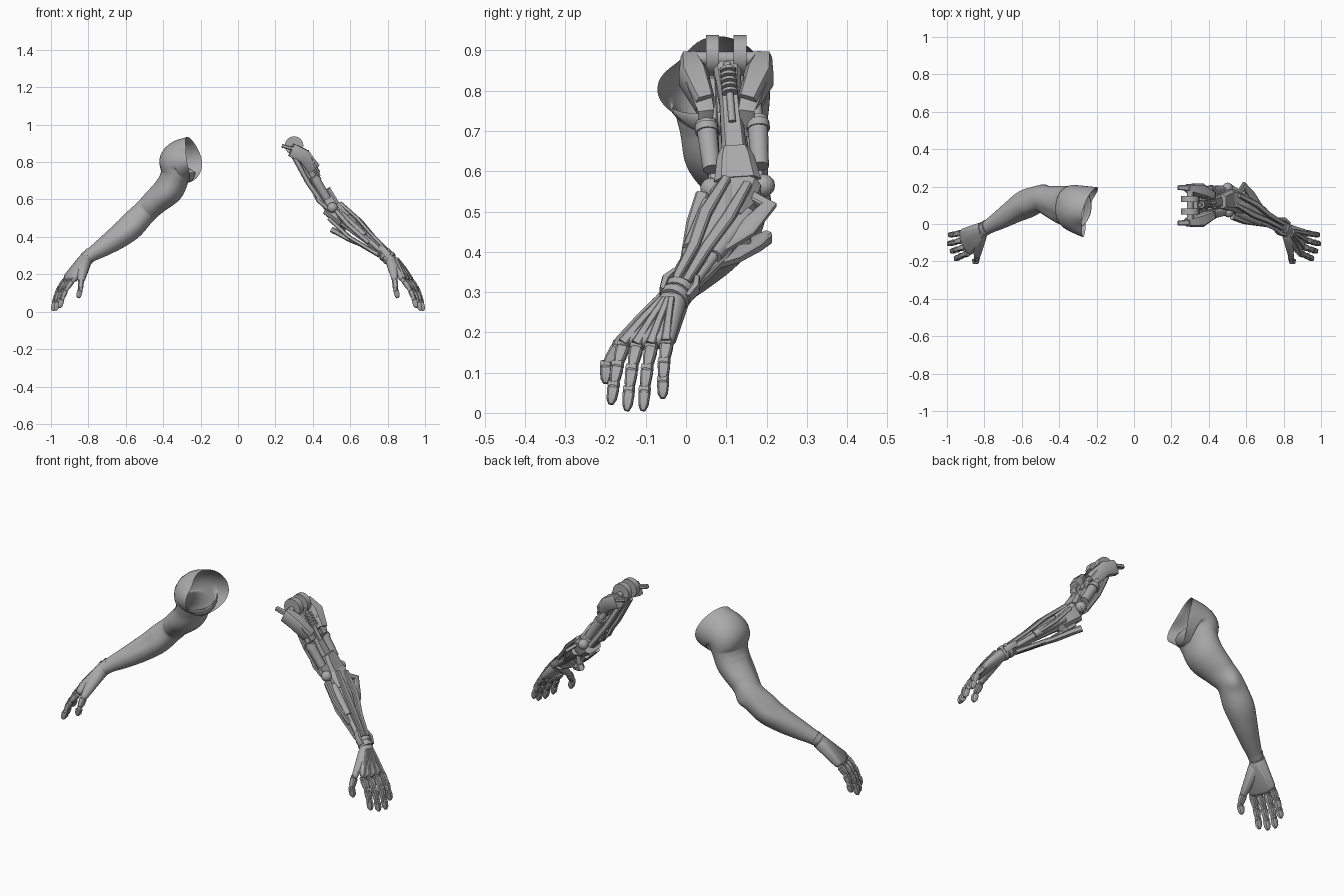
import bpy, bmesh, math
from mathutils import Vector as V

cube = bpy.data.objects.get("Cube")
if cube:
    bpy.data.objects.remove(cube, do_unlink=True)

grey = bpy.data.materials.new("plain grey")
grey.use_nodes = True
COLOUR = (0.4, 0.4, 0.4, 1)
grey.diffuse_color = COLOUR
grey.node_tree.nodes["Principled BSDF"].inputs["Base Color"].default_value = COLOUR

Y = V((0, 1, 0))
ROUND = [(math.cos(math.tau * i / 16), math.sin(math.tau * i / 16)) for i in range(16)]
FINE = [(math.cos(math.tau * i / 48), math.sin(math.tau * i / 48)) for i in range(48)]
BOX = [(1, -.6), (1, .6), (.7, 1), (-.7, 1), (-1, .6), (-1, -.6), (-.7, -1), (.7, -1)]


def finish(name, bm, side=1, sharp=0.6):
    """Mirror to the wanted side, shade, and turn into an object."""
    for v in bm.verts:
        v.co.x *= side
    bmesh.ops.recalc_face_normals(bm, faces=bm.faces)
    for f in bm.faces:
        f.smooth = True
    for e in bm.edges:
        e.smooth = e.calc_face_angle(0) < sharp
    mesh = bpy.data.meshes.new(name)
    bm.to_mesh(mesh)
    bm.free()
    mesh.materials.append(grey)
    ob = bpy.data.objects.new(name, mesh)
    bpy.context.collection.objects.link(ob)


def loft(name, stations, section=ROUND, side=1, capped=True, tweak=None, sharp=0.6):
    """Skin sections along (centre, width, thickness) stations."""
    bm = bmesh.new()
    rings = []
    last = len(stations) - 1
    for i, (c, ra, rb) in enumerate(stations):
        t = (V(stations[min(i + 1, last)][0]) - V(stations[max(i - 1, 0)][0])).normalized()
        ref = V((1, 0, 0)) if abs(t.y) > .9 else Y
        a = (ref - t * ref.dot(t)).normalized()
        b = t.cross(a)
        ring = []
        for x, y in section:
            p = V(c) + a * ra * x + b * rb * y
            if tweak:
                p = tweak(i, math.atan2(y, x), p, a * x + b * y)
            ring.append(bm.verts.new(p))
        rings.append(ring)
    n = len(section)
    for r, q in zip(rings, rings[1:]):
        for k in range(n):
            bm.faces.new((r[k], r[(k + 1) % n], q[(k + 1) % n], q[k]))
    if capped:
        bm.faces.new(rings[0][::-1])
        bm.faces.new(rings[-1])
    finish(name, bm, side, sharp)


def rod(name, a, b, r, r2=None, side=1):
    loft(name, [(a, r, r), (b, r2 or r, r2 or r)], ROUND, side)


def bar(name, points, widths, thick, taper=1):
    """Chamfered bar whose thickness may taper towards its end."""
    last = len(points) - 1
    loft(name, [(p, w, thick * (1 + (taper - 1) * i / last))
                for i, (p, w) in enumerate(zip(points, widths))], BOX)


def ball(name, c, r, side=1):
    bm = bmesh.new()
    bmesh.ops.create_uvsphere(bm, u_segments=16, v_segments=10, radius=r)
    bmesh.ops.translate(bm, verts=bm.verts, vec=V(c))
    finish(name, bm, side)


def hull(name, blobs, side):
    """Convex skin wrapped around a set of spheres."""
    bm = bmesh.new()
    for c, r in blobs:
        made = bmesh.ops.create_icosphere(bm, subdivisions=2, radius=r)["verts"]
        bmesh.ops.translate(bm, verts=made, vec=V(c))
    points = [v.co.copy() for v in bm.verts]
    bm.clear()
    for p in points:
        bm.verts.new(p)
    bmesh.ops.convex_hull(bm, input=bm.verts)
    bmesh.ops.delete(bm, geom=[v for v in bm.verts if not v.link_faces], context="VERTS")
    finish(name, bm, side, 0.8)


def frame(start, end):
    """Point finder along a bone: fraction, sideways offset, outward offset."""
    t = (end - start).normalized()
    a = (Y - t * Y.dot(t)).normalized()
    out = t.cross(a)
    return lambda f, s=0, o=0: start.lerp(end, f) + a * s + out * o


SHOULDER, ELBOW, WRIST = V((.31, .1, .88)), V((.515, .13, .54)), V((.805, -.025, .29))
ACROSS, DORSAL = V((-.3, -.93, 0)).normalized(), V((.68, -.2, .68)).normalized()
FINGERS = {"index": ((.885, -.155, .168), (.955, -.187, .02)),
           "middle": ((.902, -.122, .165), (.977, -.147, .004)),
           "ring": ((.918, -.086, .165), (.992, -.107, .004)),
           "little": ((.922, -.048, .172), (.985, -.058, .035))}


def digit(name, path, r, side):
    """Finger of tapered segments with hinge pins at the joints."""
    for k, (a, b) in enumerate(zip(path, path[1:])):
        tip = k == len(path) - 2
        loft(name + "_segment", [(a.lerp(b, f), r * w, r * h) for f, w, h in
             ((.06, .6, .6), (.2, 1, .95), (.7, .85, .9), (.97, .4 if tip else .6, .4 if tip else .6))],
             BOX, side)
        rod(name + "_joint", a - ACROSS * r * .85, a + ACROSS * r * .85, r * .7, side=side)
        r *= .95


def hand(kind, side, flesh):
    knuckles = [V(k) for k, _ in FINGERS.values()]
    thumb = [V((.835, -.1, .225)), V((.838, -.165, .17)), V((.843, -.198, .12)), V((.855, -.2, .072))]
    for name, (k, t) in FINGERS.items():
        k, t = V(k), V(t)
        path = [k, k.lerp(t, .38) + DORSAL * .012, k.lerp(t, .7) + DORSAL * .009, t]
        digit(kind + "_" + name + "_finger", path, .0165, side)
    digit(kind + "_thumb", thumb, .017, side)
    # palm and thumb root
    hull(kind + "_palm", [(WRIST.lerp(knuckles[0], .12), .033 * flesh), (WRIST.lerp(knuckles[3], .12), .033 * flesh)]
         + [(k.lerp(WRIST, .12), .021 * flesh) for k in knuckles], side)
    hull(kind + "_thumb_root", [(WRIST.lerp(thumb[0], .5), .03 * flesh), (thumb[0], .027 * flesh),
                                (thumb[1], .017 * flesh)], side)
    # cuff round the wrist
    arm = frame(ELBOW, WRIST)
    for f in (.93, 1.0):
        rod(kind + "_wrist_band", arm(f), arm(f + .045), .039, .036, side)
    return knuckles


# ---- muscular arm ----
NODES = [(.235, .06, .815, .142, .125), (.318, .085, .79, .125, .115), (.337, .092, .725, .112, .08),
         (.37, .1, .655, .1, .08), (.445, .12, .585, .084, .069), (.5, .135, .53, .07, .064),
         (.57, .11, .455, .072, .068), (.64, .07, .4, .064, .063), (.72, .02, .345, .05, .05),
         (.775, -.012, .31, .039, .039), (.81, -.035, .285, .036, .034)]
STEPS = 8


def spline(nodes):
    out = []
    for i in range((len(nodes) - 1) * STEPS + 1):
        k = min(i // STEPS, len(nodes) - 2)
        f = i / STEPS - k
        quad = [nodes[max(0, min(j, len(nodes) - 1))] for j in range(k - 1, k + 3)]
        p = [b + f * (c - a + f * (2 * a - 5 * b + 4 * c - d + f * (3 * (b - c) + d - a))) / 2
             for a, b, c, d in zip(*quad)]
        out.append((p[:3], p[3], p[4]))
    return out


# muscles: station, angle, height, spread along, spread around
MUSCLES = [(0, 135, -.03, .6, 30), (0, 225, -.02, .6, 30), (1.5, 90, -.01, .4, 40), (3.3, 190, .01, .6, 40),
           (3.2, 20, .006, .7, 40), (3.6, 125, -.006, .8, 18), (5, -35, .014, .3, 30),
           (5.8, 120, .009, .8, 35), (6.3, 60, -.006, .9, 15), (6.2, 20, .006, .8, 30),
           (6, 200, .006, .8, 35), (6.6, 160, -.005, .8, 14)]


def muscle(i, angle, p, radial):
    u = i / STEPS
    for at, deg, height, along, around in MUSCLES:
        d = (math.degrees(angle) - deg + 180) % 360 - 180
        p = p + radial * height * math.exp(-((u - at) / along) ** 2 - (d / around) ** 2)
    rise = p.z - .82
    p.x += max(0, 1 - u) * (2 - 8 * rise) * rise * rise
    return p


loft("muscular_arm", spline(NODES), FINE, -1, False, muscle, 1.2)
hand("muscular", -1, 1.12)

# ---- mechanical upper arm ----
upper, fore = frame(SHOULDER, ELBOW), frame(ELBOW, WRIST)
rod("shoulder_axle", V((.3, .02, .88)), V((.3, .18, .88)), .017)
for m in (-1, 1):
    mid = lambda x, s, z: V((x, .1 + m * s, z))
    rod("shoulder_disc", mid(.3, .018, .888), mid(.3, .05, .888), .05)
    bar("shoulder_prong", [mid(.235, .095, .887), mid(.34, .09, .86)], (.012, .02), .01)
    bar("shoulder_armour", [mid(.285, .092, .865), mid(.35, .082, .835), mid(.405, .052, .765)], (.022, .036, .024), .036)
    bar("armour_edge", [mid(.385, .072, .825), mid(.43, .05, .75), mid(.395, .055, .69)], (.03, .02, .014), .008)
    rod("upper_piston", upper(.12, m * .062), upper(.55, m * .062), .016)
    rod("upper_sleeve", upper(.45, m * .064), upper(.8, m * .06), .026, .022)
    rod("sleeve_collar", upper(.48, m * .064), upper(.53, m * .064), .029)
    bar("upper_strut", [upper(.1, m * .04, -.035), upper(.5, m * .05, -.042), upper(.9, m * .055, -.03)],
        (.012, .016, .014), .014)
    ball("elbow_ball", upper(.94, m * .065), .028)
    bar("elbow_guard", [mid(.405, .03, .645), mid(.432, .03, .592), mid(.49, .03, .545)], (.012, .016, .014), .012)
bar("upper_core", [upper(f, 0, -.01) for f in (.05, .3, .6, .95)], (.035, .026, .03, .036), .032)
rod("spring_rod", upper(.08, 0, .03), upper(.5, 0, .025), .009)
for k in range(5):
    rod("spring_coil", upper(.12 + k * .04, 0, .03), upper(.14 + k * .04, 0, .03), .02)
bar("elbow_block", [upper(f, 0, .005) for f in (.7, .76, .93)], (.036, .046, .058), .04)
rod("elbow_axle", upper(.95, -.08), upper(.95, .08), .02)

# ---- mechanical forearm ----
bar("elbow_yoke", [fore(f) for f in (-.06, .08, .22)], (.05, .06, .045), .05, .8)
bar("forearm_housing", [fore(f) for f in (.12, .3, .58)], (.035, .04, .026), .042, .6)
bar("forearm_core", [fore(f) for f in (.05, .5, .97)], (.028, .025, .022), .03, .7)
for m in (-1, 1):
    rod("forearm_rod", fore(.1, m * .045), fore(.95, m * .02), .012)
    rod("forearm_sleeve", fore(.15, m * .05, .004), fore(.58, m * .034, .004), .023, .018)
    bar("dorsal_strut", [fore(.02, m * .028, .052), fore(.35, m * .03, .05), fore(.62, m * .016, .034),
                         fore(.92, m * .013, .024)], (.011, .016, .014, .01), .01)
    bar("under_strut", [fore(.05, m * .034, -.05), fore(.42, m * .026, -.055), fore(.88, m * .014, -.024)],
        (.013, .017, .01), .011)
    bar("wrist_fin", [fore(.84, m * .03, .01), fore(.92, m * .04, .012), fore(1.02, m * .034, .008)], (.007, .01, .007), .016)
bar("outer_fin", [V((.545, .14, .55)), V((.588, .205, .515)), V((.63, .15, .455)), V((.7, .05, .385)),
                  V((.77, 0, .325))], (.014, .02, .024, .016, .01), .01)
bar("inner_fin", [V((.55, .1, .56)), V((.62, .09, .495)), V((.7, .03, .4))], (.018, .022, .012), .01)
bar("lower_blade", [V((.505, .205, .437)), V((.54, .17, .418)), V((.59, .115, .388)), V((.65, .05, .36))],
    (.012, .024, .026, .01), .016, .6)
bar("blade_bracket", [V((.55, .15, .42)), V((.575, .12, .46))], (.014, .018), .012)
bar("front_blade", [V((.525, .04, .54)), V((.59, .02, .465)), V((.7, -.005, .37))], (.016, .02, .01), .014)
ball("wrist_ball", WRIST, .034)

# ---- mechanical hand with exposed back bones ----
for k in hand("mechanical", 1, .9):
    root = WRIST.lerp(k, .22) + DORSAL * .03
    bar("hand_bone", [root, root.lerp(k, .5) + DORSAL * .008, k + DORSAL * .01], (.008, .009, .012), .008)
